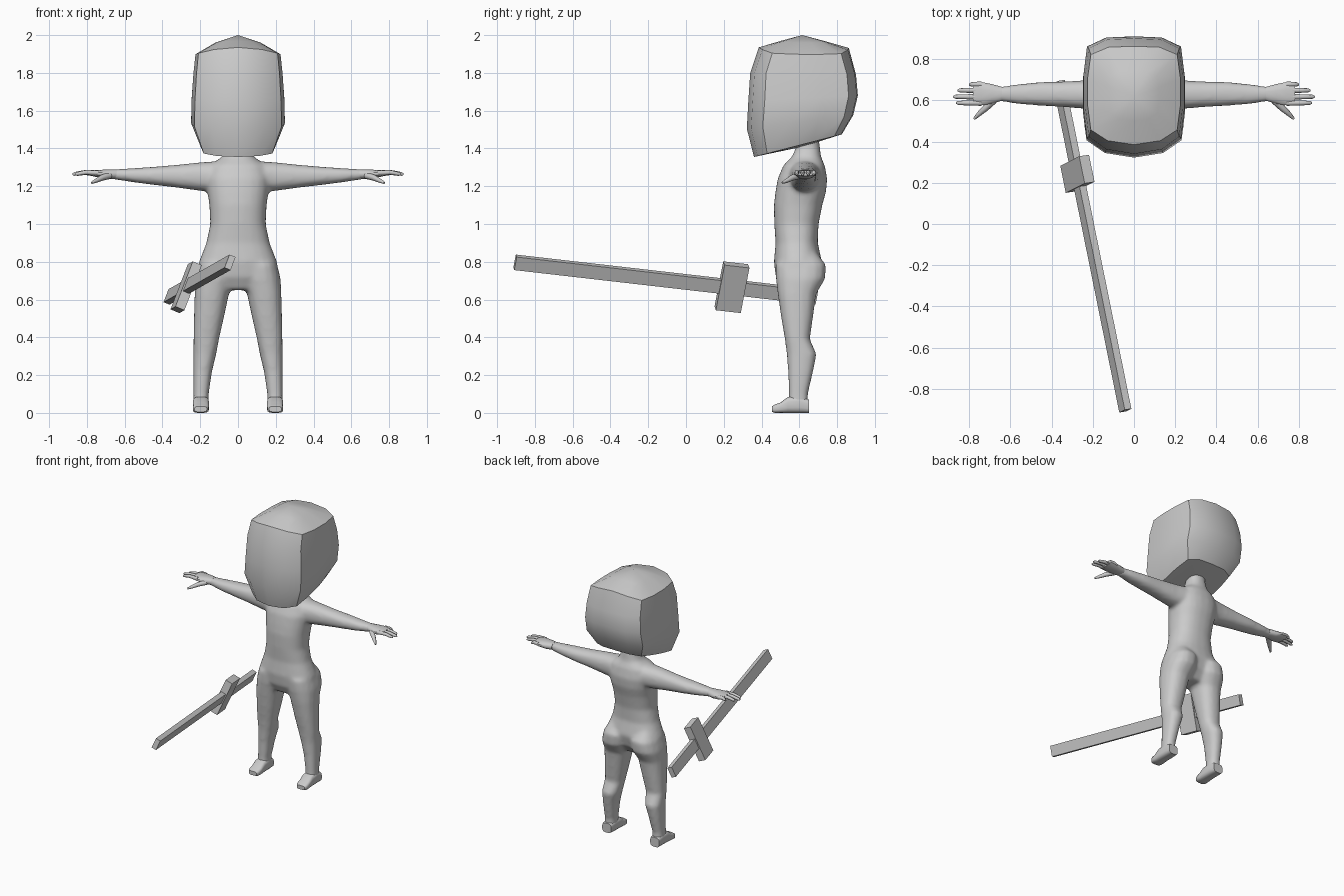
import bpy, bmesh, math
from mathutils import Vector, Matrix

cube = bpy.data.objects.get("Cube")
if cube:
    bpy.data.objects.remove(cube, do_unlink=True)

grey = bpy.data.materials.new("plain grey")
grey.use_nodes = True
grey.diffuse_color = (0.6, 0.6, 0.6, 1)
for node in grey.node_tree.nodes:
    if node.type == 'BSDF_PRINCIPLED':
        node.inputs["Base Color"].default_value = (0.6, 0.6, 0.6, 1)


def finish(bm, name, angle=None):
    bmesh.ops.recalc_face_normals(bm, faces=bm.faces[:])
    mesh = bpy.data.meshes.new(name)
    bm.to_mesh(mesh)
    bm.free()
    mesh.materials.append(grey)
    obj = bpy.data.objects.new(name, mesh)
    bpy.context.scene.collection.objects.link(obj)
    if angle:
        bpy.ops.object.select_all(action='DESELECT')
        obj.select_set(True)
        bpy.context.view_layer.objects.active = obj
        bpy.ops.object.shade_smooth_by_angle(angle=math.radians(angle))
    return obj


def skin(bm, rings):
    """Bridge equal rings of vertices with quads."""
    n = len(rings[0])
    for low, high in zip(rings, rings[1:]):
        for i in range(n):
            j = (i + 1) % n
            bm.faces.new((low[i], low[j], high[j], high[i]))


def loft(bm, axis, sections, side=1, sides=16, power=0.85):
    """Closed loft; each section is (position, a_min, a_max, b_min, b_max)."""
    rings = []
    for t, a0, a1, b0, b1 in sections:
        ring = []
        for i in range(sides):
            ang = math.tau * (i + 0.5) / sides
            c, s = math.cos(ang), math.sin(ang)
            a = (a0 + a1) / 2 + (a1 - a0) / 2 * math.copysign(abs(c) ** power, c)
            b = (b0 + b1) / 2 + (b1 - b0) / 2 * math.copysign(abs(s) ** power, s)
            x, y, z = {'x': (t, a, b), 'y': (a, t, b), 'z': (a, b, t)}[axis]
            ring.append(bm.verts.new((side * x, y, z)))
        rings.append(ring)
    skin(bm, rings)
    bm.faces.new(rings[0])
    bm.faces.new(rings[-1])


def tube(bm, points, side):
    """Small tapering digit through (x, y, z, radius) points."""
    path = [Vector((side * p[0], p[1], p[2])) for p in points]
    rings = []
    for k, p in enumerate(path):
        d = (path[min(k + 1, len(path) - 1)] - path[max(k - 1, 0)]).normalized()
        u = d.cross(Vector((0, 0, 1))).normalized()
        v = u.cross(d)
        rings.append([bm.verts.new(p + points[k][3] * (u * math.cos(i * math.tau / 8)
                      + v * math.sin(i * math.tau / 8))) for i in range(8)])
    skin(bm, rings)
    bm.faces.new(rings[0])
    bm.faces.new(rings[-1])


# Body: torso, arms and legs fused into one smooth skin
torso = [(1.48, .065, .585, .70), (1.40, .065, .58, .71), (1.355, .085, .56, .715),
         (1.31, .15, .515, .735), (1.24, .17, .485, .748), (1.17, .162, .473, .742),
         (1.1, .152, .465, .722), (1.0, .147, .467, .702), (.9, .168, .474, .698),
         (.8, .207, .465, .72), (.72, .22, .475, .70), (.65, .13, .51, .65)]
arm = [(.08, .535, .72, 1.17, 1.335), (.2, .555, .7, 1.175, 1.327),
       (.33, .566, .692, 1.193, 1.313), (.45, .573, .689, 1.207, 1.303),
       (.55, .58, .68, 1.22, 1.296), (.67, .597, .664, 1.238, 1.289)]
leg = [(.85, .05, .17, .53, .69), (.785, .012, .208, .472, .742),
       (.71, .015, .227, .475, .738), (.63, .047, .23, .485, .69),
       (.5, .075, .234, .504, .672), (.39, .1, .236, .523, .656),
       (.31, .115, .237, .533, .692), (.22, .137, .237, .54, .674),
       (.1, .155, .236, .544, .646), (.02, .155, .238, .54, .648)]
bm = bmesh.new()
loft(bm, 'z', [(z, -w, w, y0, y1) for z, w, y0, y1 in torso], sides=24)
for side in (1, -1):
    loft(bm, 'x', arm, side)
    loft(bm, 'z', leg, side)
body = finish(bm, "body")
fuse = body.modifiers.new("fuse", 'REMESH')
fuse.mode = 'VOXEL'
fuse.voxel_size = 0.012
fuse.use_smooth_shade = True
relax = body.modifiers.new("relax", 'SMOOTH')
relax.factor = 0.5
relax.iterations = 8

# Feet and hands
foot = [(.65, .16, .235, 0, .07), (.6, .154, .238, 0, .09), (.54, .153, .24, 0, .085),
        (.5, .153, .24, 0, .055), (.47, .155, .24, 0, .045), (.455, .165, .23, .005, .035)]
palm = [(.64, .597, .666, 1.238, 1.29), (.69, .582, .68, 1.238, 1.289),
        (.74, .574, .69, 1.246, 1.287), (.78, .578, .688, 1.255, 1.283)]
fingers = [(.677, .80), (.648, .855), (.617, .876), (.587, .862)]
for side, word in ((1, "left"), (-1, "right")):
    bm = bmesh.new()
    loft(bm, 'y', foot, side, power=0.6)
    finish(bm, word + "_foot", 50)

    bm = bmesh.new()
    loft(bm, 'x', palm, side, sides=12)
    for y, tip in fingers:
        mid = (tip + .75) / 2
        tube(bm, [(.74, y, 1.27, .014), (mid, y, 1.273, .012),
                  (tip - .01, y, 1.265, .01), (tip, y, 1.262, .005)], side)
    tube(bm, [(.68, .6, 1.256, .018), (.72, .562, 1.245, .016),
              (.75, .535, 1.23, .012), (.775, .51, 1.218, .006)], side)
    finish(bm, word + "_hand", 50)

# Head: blocky rounded rings tilted down towards the chin
half = [(0, -1), (.57, -.92), (.93, -.7), (1, -.2), (1, .35), (.93, .83), (.55, .98), (0, 1)]
outline = half + [(-u, v) for u, v in half[-2:0:-1]]
# (front y, front z, back y, back z, half width, drop at the sides)
levels = [(.36, 1.355, .825, 1.475, .195, 0), (.322, 1.505, .885, 1.575, .248, 0),
          (.33, 1.65, .91, 1.68, .245, 0), (.34, 1.8, .90, 1.79, .236, 0),
          (.385, 1.935, .862, 1.932, .225, .035), (.5, 1.969, .74, 1.967, .12, .008)]
bm = bmesh.new()
rings = []
for y0, z0, y1, z1, w, drop in levels:
    rings.append([bm.verts.new((u * w, y0 + (y1 - y0) * (v + 1) / 2,
                                z0 + (z1 - z0) * (v + 1) / 2 - drop * u * u))
                  for u, v in outline])
skin(bm, rings)
for ring, tip in ((rings[0], (0, .62, 1.41)), (rings[-1], (0, .615, 2))):
    centre = bm.verts.new(tip)
    for i, v in enumerate(ring):
        bm.faces.new((v, ring[(i + 1) % len(ring)], centre))
finish(bm, "head", 40)

# Sword: a plain bar with a crossguard
tip, pommel = Vector((-.042, -.905, .797)), Vector((-.365, .69, .614))
along = (tip - pommel).normalized()
up = Vector((.354, .174, .919))
up = (up - along * up.dot(along)).normalized()
across = along.cross(up)


def bar(name, centre, size):
    bm = bmesh.new()
    frame = Matrix((along, up, across)).transposed().to_4x4()
    bmesh.ops.create_cube(bm, size=1, matrix=Matrix.Translation(centre) @ frame
                          @ Matrix.Diagonal((*size, 1)))
    finish(bm, name)


bar("sword_blade", (tip + pommel) / 2, ((tip - pommel).length, .075, .035))
bar("sword_guard", tip.lerp(pommel, .72), (.135, .26, .052))
